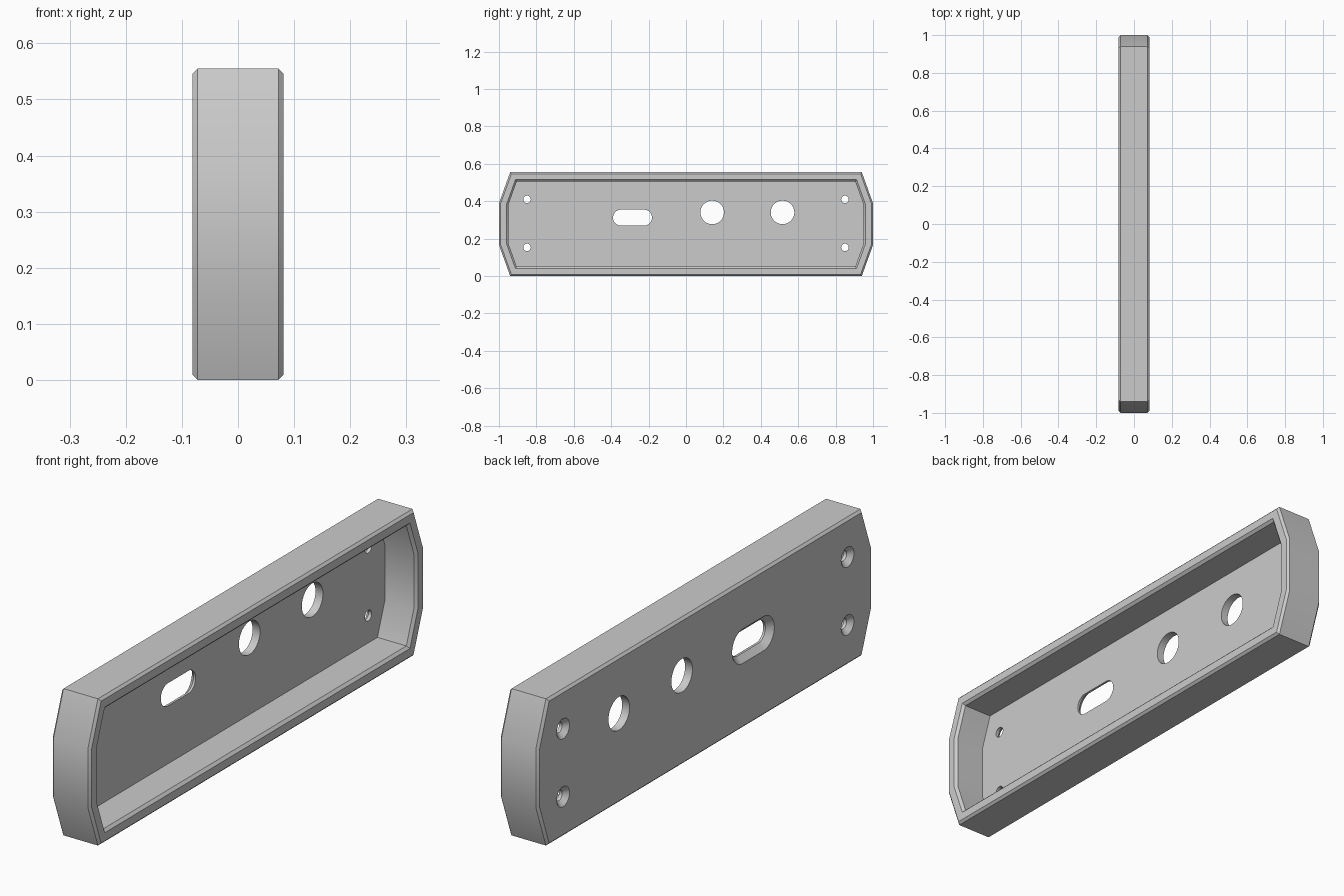
import bpy, bmesh, math
from mathutils import Vector

cube = bpy.data.objects.get("Cube")
if cube:
    bpy.data.objects.remove(cube, do_unlink=True)

HALF_X = 0.081      # half the depth of the housing
CHAMFER = 0.009     # outer edge chamfer
HEIGHT = 0.555
FLOOR_X = -0.05     # inside face of the panel

grey = bpy.data.materials.new("plain_grey")
grey.use_nodes = True
grey.diffuse_color = (0.6, 0.6, 0.6, 1)
grey.node_tree.nodes["Principled BSDF"].inputs["Base Color"].default_value = (0.6, 0.6, 0.6, 1)


def loft(name, rings):
    """Closed solid through (x, outline) rings, capped at both ends."""
    bm = bmesh.new()
    loops = [[bm.verts.new((x, p[0], p[1])) for p in outline] for x, outline in rings]
    for a, b in zip(loops, loops[1:]):
        for i in range(len(a)):
            j = (i + 1) % len(a)
            bm.faces.new((a[i], a[j], b[j], b[i]))
    bm.faces.new(loops[0])
    bm.faces.new(loops[-1])
    bmesh.ops.recalc_face_normals(bm, faces=bm.faces)
    mesh = bpy.data.meshes.new(name)
    bm.to_mesh(mesh)
    bm.free()
    mesh.materials.append(grey)
    obj = bpy.data.objects.new(name, mesh)
    bpy.context.collection.objects.link(obj)
    return obj


def inset(points, d):
    """Offset a counter-clockwise outline inwards with mitred corners."""
    result = []
    for i, p in enumerate(points):
        before = (p - points[i - 1]).normalized()
        after = (points[(i + 1) % len(points)] - p).normalized()
        n1 = Vector((-before.y, before.x))
        n2 = Vector((-after.y, after.x))
        result.append(p + (n1 + n2) * d / (1 + n1.dot(n2)))
    return result


def stadium(y, z, half, r, steps=48):
    """Circle, or a slot when half is above zero."""
    points = []
    for i in range(steps):
        a = 2 * math.pi * (i + 0.5) / steps
        points.append((y + math.copysign(half, math.cos(a)) + r * math.cos(a),
                       z + r * math.sin(a)))
    return points


# Housing: eight-sided tray, open towards +x
corners = [(0.94, 0), (1, 0.166), (1, HEIGHT - 0.166), (0.94, HEIGHT)]
outline = [Vector(c) for c in corners]
outline += [Vector((-y, z)) for y, z in reversed(corners)]
profile = [
    (-HALF_X, CHAMFER), (CHAMFER - HALF_X, 0),       # back edge
    (HALF_X - CHAMFER, 0), (HALF_X, CHAMFER),        # front edge
    (HALF_X, 0.04), (HALF_X - 0.01, 0.05),           # rim and inner chamfer
    (FLOOR_X, 0.05),                                 # cavity
]
housing = loft("housing", [(x, inset(outline, d)) for x, d in profile])

# Openings: y, z, half length, radius, countersink
openings = [(-0.286, 0.312, 0.061, 0.043, 0.022)]                        # slot
openings += [(y, 0.34, 0, 0.063, 0) for y in (0.14, 0.516)]              # round holes
openings += [(y, z, 0, 0.02, 0.018) for y in (-0.85, 0.85) for z in (0.153, 0.41)]  # screws

bpy.context.view_layer.objects.active = housing
housing.select_set(True)
for y, z, half, r, sink in openings:
    levels = [(-HALF_X - 0.02, r + sink), (0, r)]
    if sink:
        levels[1:1] = [(-HALF_X, r + sink), (sink - HALF_X, r)]
    cutter = loft("opening_cutter", [(x, stadium(y, z, half, rad)) for x, rad in levels])
    cutter.hide_render = True
    mod = housing.modifiers.new("opening", 'BOOLEAN')
    mod.operation = 'DIFFERENCE'
    mod.solver = 'EXACT'
    mod.object = cutter
    bpy.ops.object.modifier_apply(modifier=mod.name)
    bpy.data.objects.remove(cutter, do_unlink=True)

bpy.ops.object.shade_smooth_by_angle(angle=math.radians(30))
